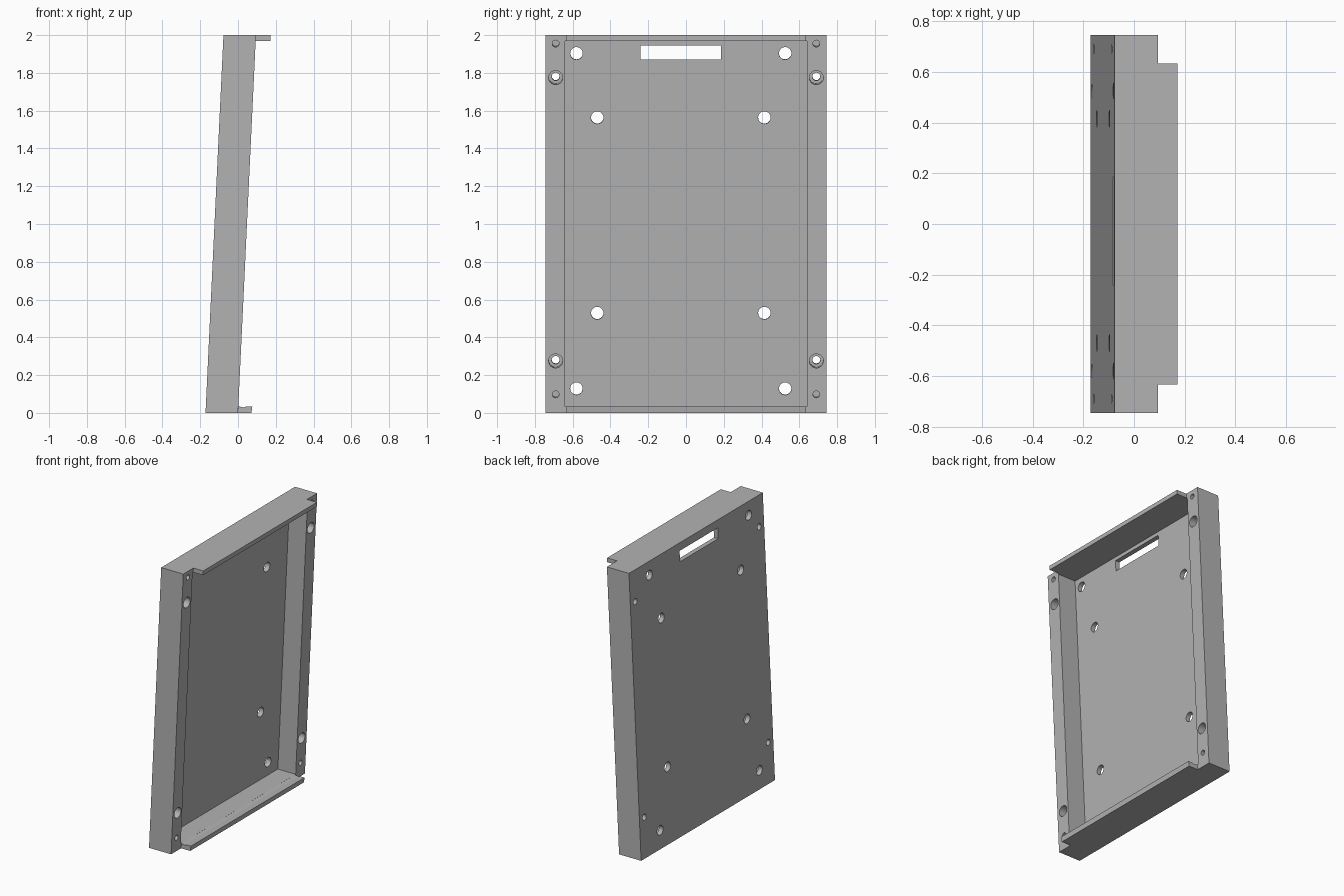
import bpy, bmesh
from math import atan, pi
from mathutils import Matrix, Vector

cube = bpy.data.objects.get("Cube")
if cube:
    bpy.data.objects.remove(cube, do_unlink=True)

SLOPE = 0.0475            # lean of the panel, x per unit of z
BACK, FRONT = -0.172, 0.0
PLATE = 0.033             # thickness of the rear plate
HALF_W, INNER_W = 0.745, 0.64

grey = bpy.data.materials.new("plain grey")
grey.use_nodes = True
grey.diffuse_color = (0.45, 0.45, 0.45, 1)
grey.node_tree.nodes["Principled BSDF"].inputs["Base Color"].default_value = (0.45, 0.45, 0.45, 1)


def finish(name, bm):
    bmesh.ops.recalc_face_normals(bm, faces=bm.faces)
    mesh = bpy.data.meshes.new(name)
    bm.to_mesh(mesh)
    bm.free()
    mesh.materials.append(grey)
    obj = bpy.data.objects.new(name, mesh)
    bpy.context.collection.objects.link(obj)
    return obj


def prism(name, profile, y0, y1):
    """Extrude an (x, z) profile along y."""
    bm = bmesh.new()
    face = bm.faces.new([bm.verts.new((x, y0, z)) for x, z in profile])
    new = bmesh.ops.extrude_face_region(bm, geom=[face])["geom"]
    moved = [v for v in new if isinstance(v, bmesh.types.BMVert)]
    bmesh.ops.translate(bm, verts=moved, vec=(0, y1 - y0, 0))
    return finish(name, bm)


def leaning(x0, x1, z0, z1):
    """Profile whose front and back follow the lean."""
    return [(x0 + SLOPE * z0, z0), (x1 + SLOPE * z0, z0),
            (x1 + SLOPE * z1, z1), (x0 + SLOPE * z1, z1)]


def drill(name, y, z, radius, x0, x1):
    """Cylinder at right angles to the panel, from depth x0 to x1.
    y and z mark its place on the front of the rails."""
    bm = bmesh.new()
    bmesh.ops.create_cone(bm, cap_ends=True, segments=32, radius1=radius,
                          radius2=radius, depth=x1 - x0)
    tilt = Matrix.Rotation(pi / 2 + atan(SLOPE), 4, 'Y')
    mid = (x0 + x1) / 2
    place = Vector((mid + SLOPE * z, y, z - SLOPE * mid))
    bm.transform(Matrix.Translation(place) @ tilt)
    return finish(name, bm)


def cut(target, cutter):
    mod = target.modifiers.new(cutter.name, 'BOOLEAN')
    mod.operation = 'DIFFERENCE'
    mod.solver = 'EXACT'
    mod.object = cutter
    bpy.context.view_layer.objects.active = target
    bpy.ops.object.modifier_apply(modifier=mod.name)
    bpy.data.objects.remove(cutter, do_unlink=True)


# Leaning tray: solid block with a wide recess open to the left side
tray = prism("tray", leaning(BACK, FRONT, 0, 2), -HALF_W, HALF_W)
x0 = BACK + PLATE
recess = [(x0 + SLOPE * 0.035, 0.035), (0.3, 0.035), (0.3, 1.97), (x0 + SLOPE * 1.97, 1.97)]
cut(tray, prism("recess", recess, -INNER_W, INNER_W))

# Handle slot
cut(tray, prism("slot", leaning(BACK - 0.1, BACK + 0.1, 1.87, 1.945), -0.24, 0.185))

# Mounting holes through the rear plate
for ys, zs in (((-0.58, 0.525), (0.13, 1.905)), ((-0.47, 0.415), (0.53, 1.565))):
    for y in ys:
        for z in zs:
            cut(tray, drill("plate_hole", y, z + SLOPE * BACK, 0.033, BACK - 0.05, BACK + 0.08))

# Rail holes: counterbored bolt holes and blind pin holes
for y in (-0.69, 0.69):
    for z in (0.275, 1.775):
        cut(tray, drill("bolt_hole", y, z, 0.021, BACK - 0.05, 0.05))
        cut(tray, drill("counterbore", y, z, 0.037, -0.11, 0.05))
    for z in (0.098, 1.955):
        cut(tray, drill("pin_hole", y, z, 0.018, -0.08, 0.05))

# Lips along the open edge
prism("top_lip", [(FRONT + SLOPE * 1.97, 1.97), (0.172, 1.97), (0.172, 2),
                  (FRONT + SLOPE * 2, 2)], -0.633, 0.633)
prism("bottom_lip", [(0, 0), (0.071, 0), (0.076, 0.035), (0.045, 0.034),
                     (0.03, 0.029), (0.002, 0.035)], -0.633, 0.633)
